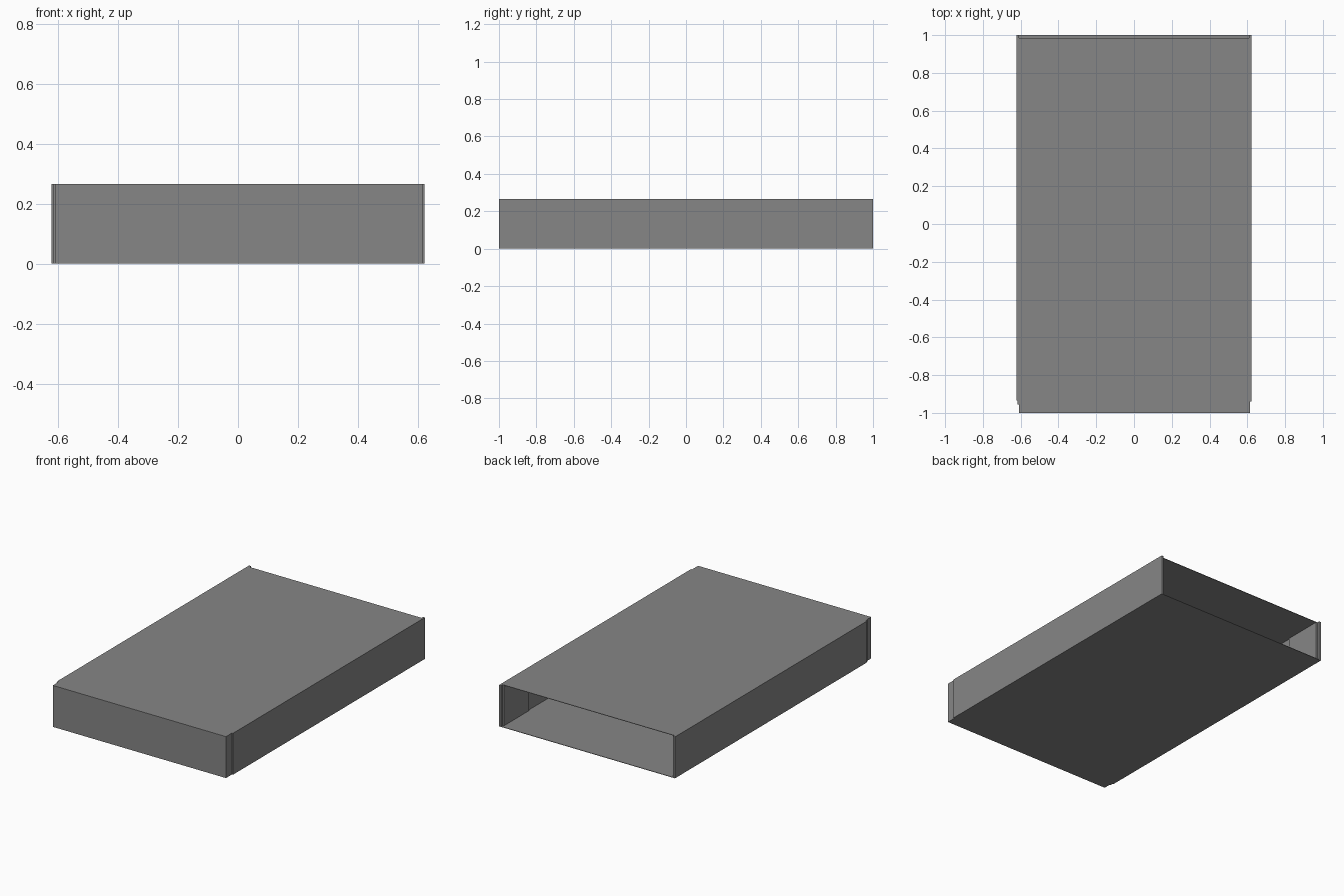
import bpy, bmesh

if "Cube" in bpy.data.objects:
    bpy.data.objects.remove(bpy.data.objects["Cube"])

H = 0.265   # overall height
T = 0.003   # sheet thickness

# Dark grey finish
grey = bpy.data.materials.new("dark_grey")
grey.diffuse_color = (0.24, 0.24, 0.24, 1)
grey.use_nodes = True
grey.node_tree.nodes["Principled BSDF"].inputs["Base Color"].default_value = grey.diffuse_color


def extrude_outline(name, pts, z0, z1):
    """Solid prism from a plan outline."""
    bm = bmesh.new()
    face = bm.faces.new([bm.verts.new((x, y, z0)) for x, y in pts])
    ext = bmesh.ops.extrude_face_region(bm, geom=[face])
    verts = [v for v in ext["geom"] if isinstance(v, bmesh.types.BMVert)]
    bmesh.ops.translate(bm, verts=verts, vec=(0, 0, z1 - z0))
    bmesh.ops.recalc_face_normals(bm, faces=bm.faces)
    mesh = bpy.data.meshes.new(name)
    bm.to_mesh(mesh)
    bm.free()
    mesh.materials.append(grey)
    obj = bpy.data.objects.new(name, mesh)
    bpy.context.collection.objects.link(obj)
    return obj


def rect(x0, x1, y0, y1):
    return [(x0, y0), (x1, y0), (x1, y1), (x0, y1)]


# Thin sheets: floor, lid and closed front; the back stays open
extrude_outline("bottom_panel", rect(-0.61, 0.614, -1, 1), 0, T)
extrude_outline("top_panel", rect(-0.61, 0.614, -1, 0.985), H - T, H)
extrude_outline("front_panel", rect(-0.609, 0.614, -1, -1 + T), T, H - T)

# Side walls: recessed at the front, stepped inside near the open back
right = [(0.615, -1), (0.615, -0.94), (0.622, -0.94), (0.622, 1),
         (0.608, 1), (0.608, 0.985), (0.6, 0.985), (0.6, 0.73),
         (0.606, 0.73), (0.606, -1)]
left = [(-0.61, -1), (-0.61, -0.955), (-0.616, -0.955), (-0.616, -0.935),
        (-0.622, -0.935), (-0.622, 1), (-0.608, 1), (-0.608, 0.985),
        (-0.598, 0.985), (-0.598, 0.73), (-0.604, 0.73), (-0.604, -1)]
extrude_outline("right_wall", right, 0, H)
extrude_outline("left_wall", left, 0, H)
